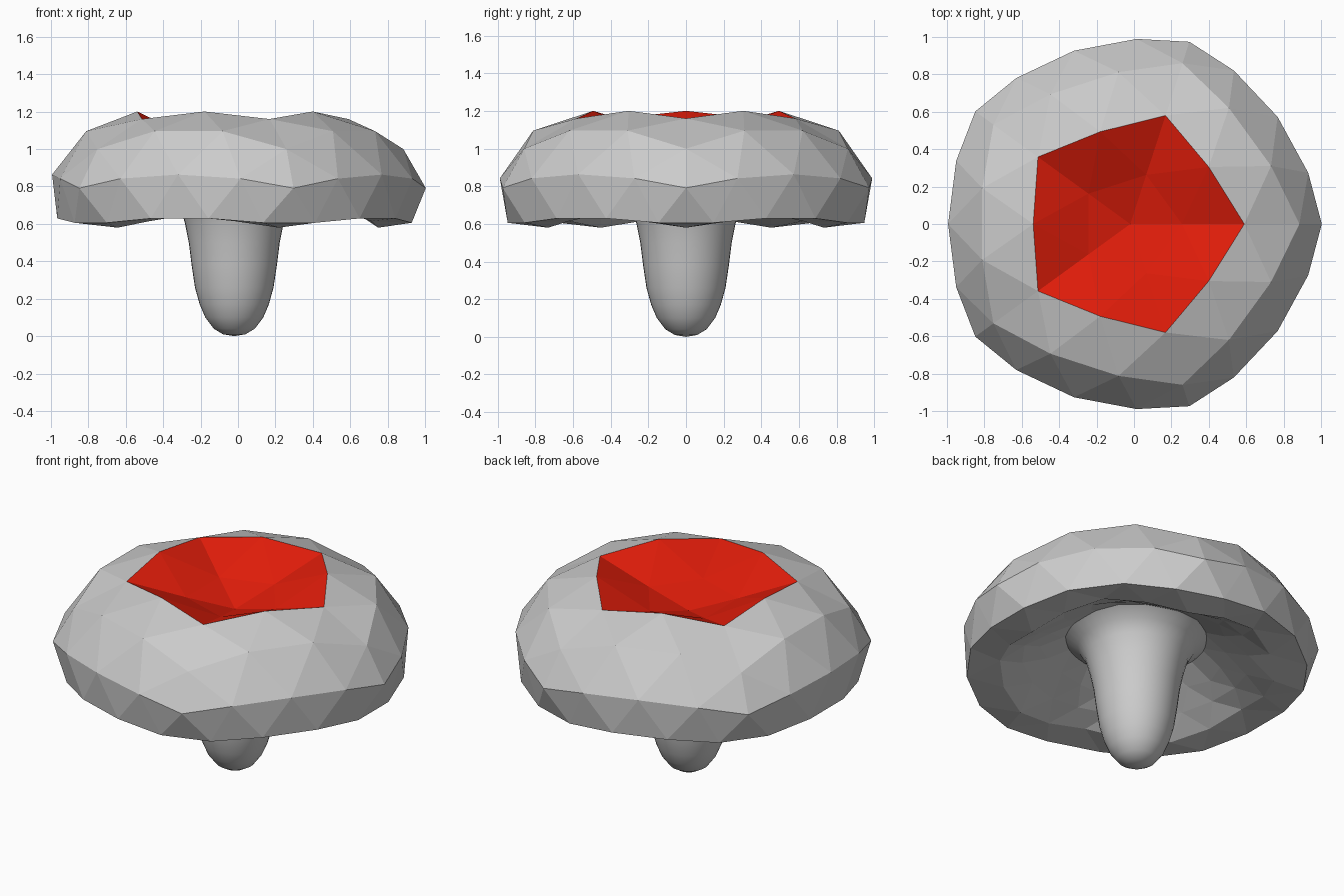
import bpy, bmesh, math

if "Cube" in bpy.data.objects:
    bpy.data.objects.remove(bpy.data.objects["Cube"])

CX = -0.02  # axis of the five-sided cap


def finish(bm, name):
    bmesh.ops.recalc_face_normals(bm, faces=bm.faces)
    mesh = bpy.data.meshes.new(name)
    bm.to_mesh(mesh)
    bm.free()
    obj = bpy.data.objects.new(name, mesh)
    bpy.context.collection.objects.link(obj)
    return obj


def cap_point(co):
    """Reshape a unit icosphere point into the cap: dished top, hollow underside."""
    a = math.atan2(co.y, co.x)
    r, z = math.hypot(co.x, co.y), co.z
    if z > 0.93:                      # floor of the red dish
        r, h = r * 1.1, (0.985 if z > 0.99 else 1.06)
    elif z > 0.82:                    # zigzag rim of the dish
        r, h = r * 1.16, 0.378 + 0.92 * z
    elif z > 0.7:                     # shoulder, raised between the corners
        r, h = r * 1.18, 0.43 + 0.92 * z
    elif z > 0.6:                     # shoulder corners
        r, h = r * 1.2, 0.395 + 0.92 * z
    elif z > 0.38:                    # widest ridge
        r, h = r * 1.145, 0.38 + 0.92 * z
    elif z > 0.12:                    # lower lip
        r, h = 0.96, 0.375 + 0.92 * z
    else:                             # underside, rising to the stem
        t = min(1.0, math.acos(max(-1, min(1, -z))) / (math.pi / 2))
        r = 0.77 * t
        h = min(0.9, 0.615 + 0.42 * (1 - t)) - 0.035 * math.cos(5 * a) * t ** 3
    return (CX + r * math.cos(a), r * math.sin(a), h)


# Cap, with the dish and the shell split by colour
for name, red in (("cap_shell", False), ("cap_dish", True)):
    bm = bmesh.new()
    bmesh.ops.create_icosphere(bm, subdivisions=3, radius=1)
    drop = [f for f in bm.faces if all(v.co.z > 0.82 for v in f.verts) != red]
    bmesh.ops.delete(bm, geom=drop, context='FACES')
    for v in bm.verts:
        v.co = cap_point(v.co)
    obj = finish(bm, name)
    if red:
        mat = bpy.data.materials.new("red")
        mat.diffuse_color = (0.75, 0.012, 0.003, 1)
        mat.use_nodes = True
        mat.node_tree.nodes["Principled BSDF"].inputs["Base Color"].default_value = mat.diffuse_color
        obj.data.materials.append(mat)
        # open surface: make the dish face upward
        if obj.data.polygons[0].normal.z < 0:
            obj.data.flip_normals()

# Stem: smooth turned profile, flaring where it meets the cap
profile = [(0, 0.0), (0.06, 0.01), (0.11, 0.04), (0.155, 0.1), (0.185, 0.17),
           (0.21, 0.26), (0.228, 0.38), (0.243, 0.5), (0.263, 0.6),
           (0.29, 0.7), (0.33, 0.77), (0.40, 0.82), (0.43, 0.84)]
bm = bmesh.new()
vs = [bm.verts.new((r, 0, z)) for r, z in profile]
es = [bm.edges.new(p) for p in zip(vs, vs[1:])]
bmesh.ops.spin(bm, geom=vs + es, cent=(0, 0, 0), axis=(0, 0, 1),
               angle=2 * math.pi, steps=40)
bmesh.ops.remove_doubles(bm, verts=bm.verts, dist=1e-4)
stem = finish(bm, "stem")
stem.location.x = CX
if stem.data.polygons[0].normal.z > 0:
    stem.data.flip_normals()
for p in stem.data.polygons:
    p.use_smooth = True
